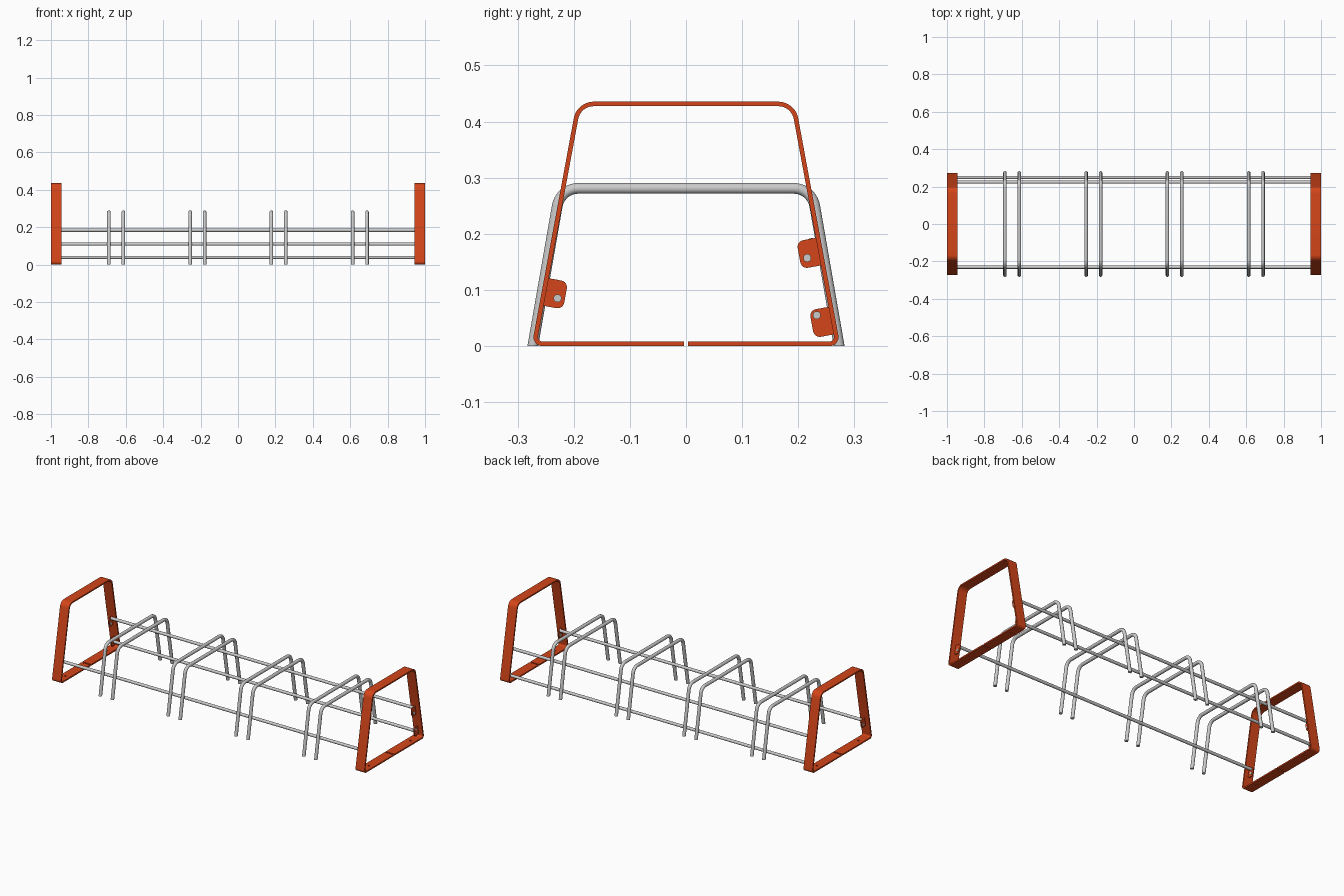
import bpy, bmesh, math
from mathutils import Vector

if "Cube" in bpy.data.objects:
    bpy.data.objects.remove(bpy.data.objects["Cube"])

orange = bpy.data.materials.new("orange_paint")
orange.diffuse_color = (0.66, 0.06, 0.01, 1)
orange.use_nodes = True
orange.node_tree.nodes["Principled BSDF"].inputs["Base Color"].default_value = orange.diffuse_color
SLOPE = 0.185                      # lean of the end frame legs


def finish(bm, name, mat=None):
    bmesh.ops.recalc_face_normals(bm, faces=bm.faces)
    me = bpy.data.meshes.new(name)
    bm.to_mesh(me)
    bm.free()
    ob = bpy.data.objects.new(name, me)
    bpy.context.collection.objects.link(ob)
    if mat:
        me.materials.append(mat)
    bpy.ops.object.select_all(action='DESELECT')
    ob.select_set(True)
    bpy.context.view_layer.objects.active = ob
    bpy.ops.object.shade_smooth_by_angle(angle=math.radians(35))
    return ob


def round_path(pts, radii, steps=8):
    """Polyline with filleted corners; radius 0 keeps the point."""
    out = []
    for i, (p, r) in enumerate(zip(pts, radii)):
        p = Vector(p)
        if r == 0:
            out.append(p)
            continue
        a = (Vector(pts[i - 1]) - p).normalized()
        b = (Vector(pts[(i + 1) % len(pts)]) - p).normalized()
        half = a.angle(b) / 2
        c = p + (a + b).normalized() * r / math.sin(half)
        d = r / math.tan(half)
        s, e = p + a * d - c, p + b * d - c
        sweep = math.pi - 2 * half
        for k in range(steps + 1):
            t = k / steps
            out.append(c + (s * math.sin((1 - t) * sweep) + e * math.sin(t * sweep)) / math.sin(sweep))
    return out


def sweep(name, path, section, x0, mat=None, ground=False):
    """Sweep an (x, normal) section along a path in the yz plane."""
    bm = bmesh.new()
    rings = []
    last = len(path) - 1
    for i, p in enumerate(path):
        d0 = (p - path[max(i - 1, 0)]) if i else path[1] - p
        d1 = (path[i + 1] - p) if i < last else d0
        d0, d1 = d0.normalized(), d1.normalized()
        t = (d0 + d1).normalized()
        n = Vector((-t.y, t.x)) / max(t.dot(d0), 0.5)
        ring = []
        for sx, sn in section:
            q = p + n * sn
            if ground and i in (0, last):      # foot cut level with the floor
                q = q - t * (q.y / t.y)
            ring.append(bm.verts.new((x0 + sx, q.x, q.y)))
        rings.append(ring)
    m = len(section)
    for a, b in zip(rings, rings[1:]):
        for k in range(m):
            bm.faces.new((a[k], a[(k + 1) % m], b[(k + 1) % m], b[k]))
    bm.faces.new(rings[0])
    bm.faces.new(rings[-1])
    return finish(bm, name, mat)


def plate(name, outline, x0, thick, mat=None):
    bm = bmesh.new()
    f = bm.faces.new([bm.verts.new((x0 - thick / 2, p.x, p.y)) for p in outline])
    ext = bmesh.ops.extrude_face_region(bm, geom=[f])
    bmesh.ops.translate(bm, vec=(thick, 0, 0),
                        verts=[v for v in ext['geom'] if isinstance(v, bmesh.types.BMVert)])
    return finish(bm, name, mat)


def disc(y, z, r, n=24):
    return [Vector((y + r * math.cos(2 * math.pi * k / n), z + r * math.sin(2 * math.pi * k / n)))
            for k in range(n)]


# End frames: flat bar bent into a trapezoid with a gap in the base
T = 0.008
flat = [(-0.0285, -T / 2), (0.0285, -T / 2), (0.0285, T / 2), (-0.0285, T / 2)]
zb, zt = T / 2, 0.4355 - T / 2


def leg(z):
    return 0.271 - SLOPE * z


frame_path = round_path(
    [(0.004, zb), (leg(zb), zb), (leg(zt), zt), (-leg(zt), zt), (-leg(zb), zb), (-0.004, zb)],
    [0, 0.012, 0.032, 0.032, 0.012, 0])

# Tabs: side, tab centre height, bolt (y, z), rod (y, z)
mounts = [("back_upper", 1, 0.169, (0.216, 0.157), (0.224, 0.184)),
          ("back_lower", 1, 0.046, (0.233, 0.055), (0.249, 0.039)),
          ("front", -1, 0.097, (-0.229, 0.085), (-0.231, 0.110))]

for s, side in ((-1, "left"), (1, "right")):
    frame = sweep(side + "_end_frame", frame_path, flat, s * 0.9715, orange)
    # Floor fixing holes in the base
    for y in (-0.19, 0.19):
        bpy.ops.mesh.primitive_cylinder_add(vertices=20, radius=0.006, depth=0.04,
                                            location=(s * 0.9715, y, 0.004))
        cutter = bpy.context.object
        cutter.name = "hole_cutter"
        cutter.hide_render = True
        mod = frame.modifiers.new("hole", 'BOOLEAN')
        mod.operation = 'DIFFERENCE'
        mod.object = cutter
        bpy.context.view_layer.objects.active = frame
        bpy.ops.object.modifier_apply(modifier=mod.name)
        bpy.data.objects.remove(cutter)
    # Fixing tabs with bolts
    for name, ys, zc, bolt, rod in mounts:
        u = Vector((-SLOPE * ys, 1)).normalized()
        n = Vector((-ys, -SLOPE)).normalized()
        c = Vector((ys * leg(zc), zc))
        corners = [c - u * 0.025, c - u * 0.025 + n * 0.039, c + u * 0.025 + n * 0.039, c + u * 0.025]
        plate(f"{side}_{name}_tab", round_path(corners, [0, 0.012, 0.012, 0], 6), s * 0.97, 0.006, orange)
        plate(f"{side}_{name}_bolt", disc(*bolt, 0.007), s * 0.97, 0.014)

# Long rods joining the end frames
for name, ys, zc, bolt, rod in mounts:
    plate(name + "_rod", disc(*rod, 0.0085), 0, 1.936)

# Wheel hoops in four pairs
R = 0.0095
tube = [(R * math.cos(math.pi * k / 8), R * math.sin(math.pi * k / 8)) for k in range(16)]
hoop_path = round_path([(0.273, 0), (0.224, 0.281), (-0.224, 0.281), (-0.273, 0)],
                       [0, 0.038, 0.038, 0], 10)
for i in range(4):
    for j in (-1, 1):
        sweep(f"hoop_{i + 1}_{'left' if j < 0 else 'right'}", hoop_path, tube,
              -0.6515 + i * 0.4343 + j * 0.0385, None, True)
